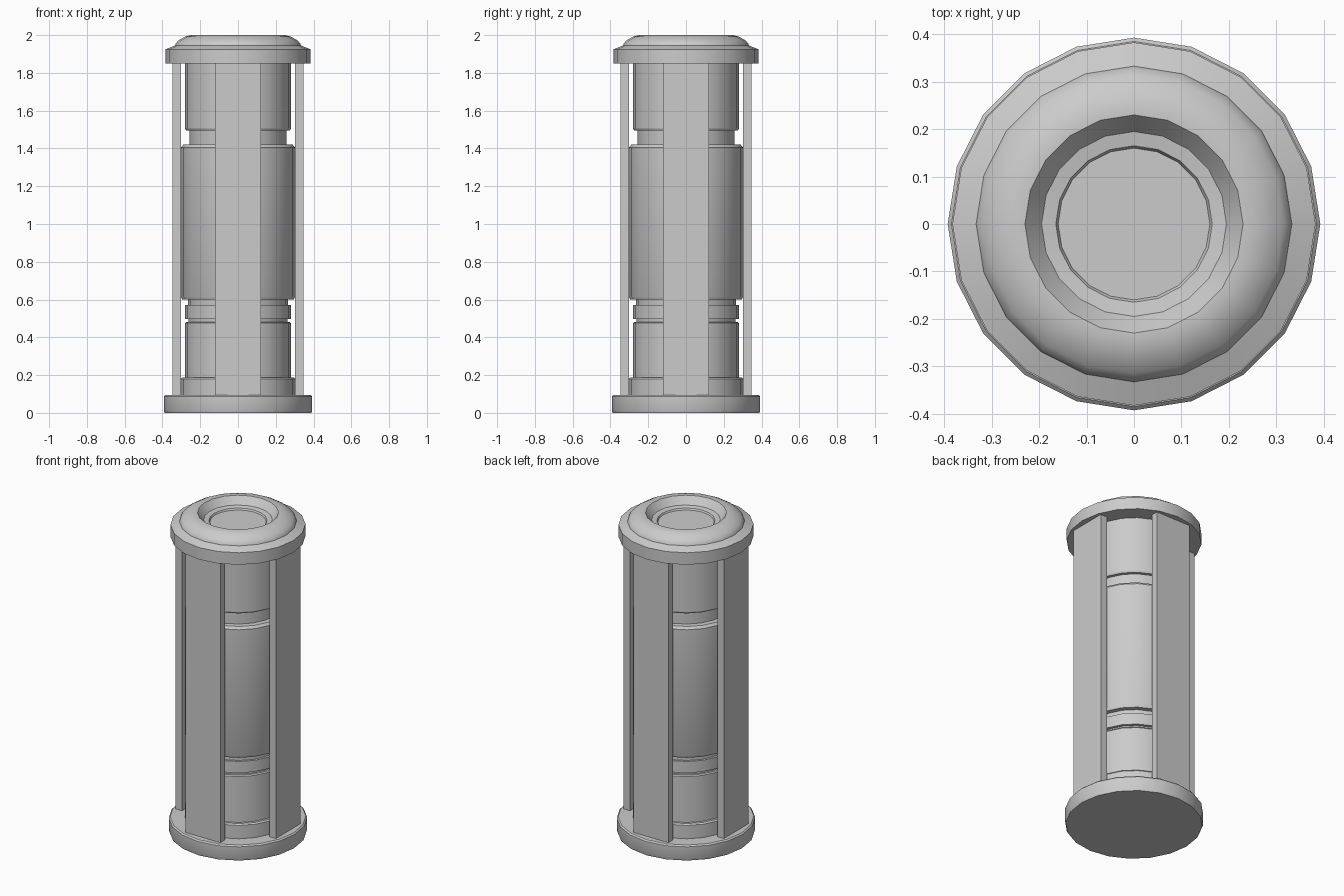
import bpy, bmesh
from math import cos, sin, pi, radians

if "Cube" in bpy.data.objects:
    bpy.data.objects.remove(bpy.data.objects["Cube"])

SIDES = 20


def lathe(name, profile):
    """Revolve (radius, z) points, bottom to top, and close both ends."""
    bm = bmesh.new()
    rings = [[bm.verts.new((r * cos(2 * pi * i / SIDES), r * sin(2 * pi * i / SIDES), z))
              for i in range(SIDES)] for r, z in profile]
    for a, b in zip(rings, rings[1:]):
        for i in range(SIDES):
            j = (i + 1) % SIDES
            bm.faces.new((a[i], a[j], b[j], b[i]))
    bm.faces.new(rings[0][::-1])
    bm.faces.new(rings[-1])
    bmesh.ops.recalc_face_normals(bm, faces=bm.faces)
    mesh = bpy.data.meshes.new(name)
    bm.to_mesh(mesh)
    bm.free()
    ob = bpy.data.objects.new(name, mesh)
    bpy.context.collection.objects.link(ob)
    bpy.ops.object.select_all(action='DESELECT')
    ob.select_set(True)
    bpy.context.view_layer.objects.active = ob
    bpy.ops.object.shade_smooth_by_angle(angle=radians(25))
    return ob


# Round foot plate
lathe("base", [(0.388, 0), (0.393, 0.012), (0.393, 0.088), (0.385, 0.096)])

# Stepped inner cylinder with grooves
lathe("core", [
    (0.302, 0.09), (0.302, 0.18), (0.295, 0.188), (0.28, 0.188),
    (0.28, 0.475), (0.275, 0.482), (0.262, 0.482), (0.262, 0.498),
    (0.28, 0.498), (0.28, 0.57), (0.266, 0.57), (0.266, 0.60),
    (0.295, 0.60), (0.302, 0.615), (0.302, 1.405), (0.29, 1.42),
    (0.257, 1.42), (0.257, 1.495), (0.275, 1.495), (0.28, 1.505),
    (0.28, 1.86)])

# Top cap with domed rim and stepped recess
lathe("cap", [
    (0.383, 1.85), (0.383, 1.925), (0.333, 1.945), (0.33, 1.955),
    (0.315, 1.972), (0.28, 1.992), (0.25, 2.0), (0.23, 2.0),
    (0.195, 1.955), (0.165, 1.95), (0.16, 1.94)])

# Four flat upright panels around the core
for i, side in enumerate(("front", "right", "back", "left")):
    bpy.ops.mesh.primitive_cube_add(size=1)
    panel = bpy.context.object
    panel.name = side + "_panel"
    a = -pi / 2 + i * pi / 2
    panel.location = (0.325 * cos(a), 0.325 * sin(a), 0.973)
    panel.rotation_euler.z = a
    panel.scale = (0.044, 0.242, 1.764)
